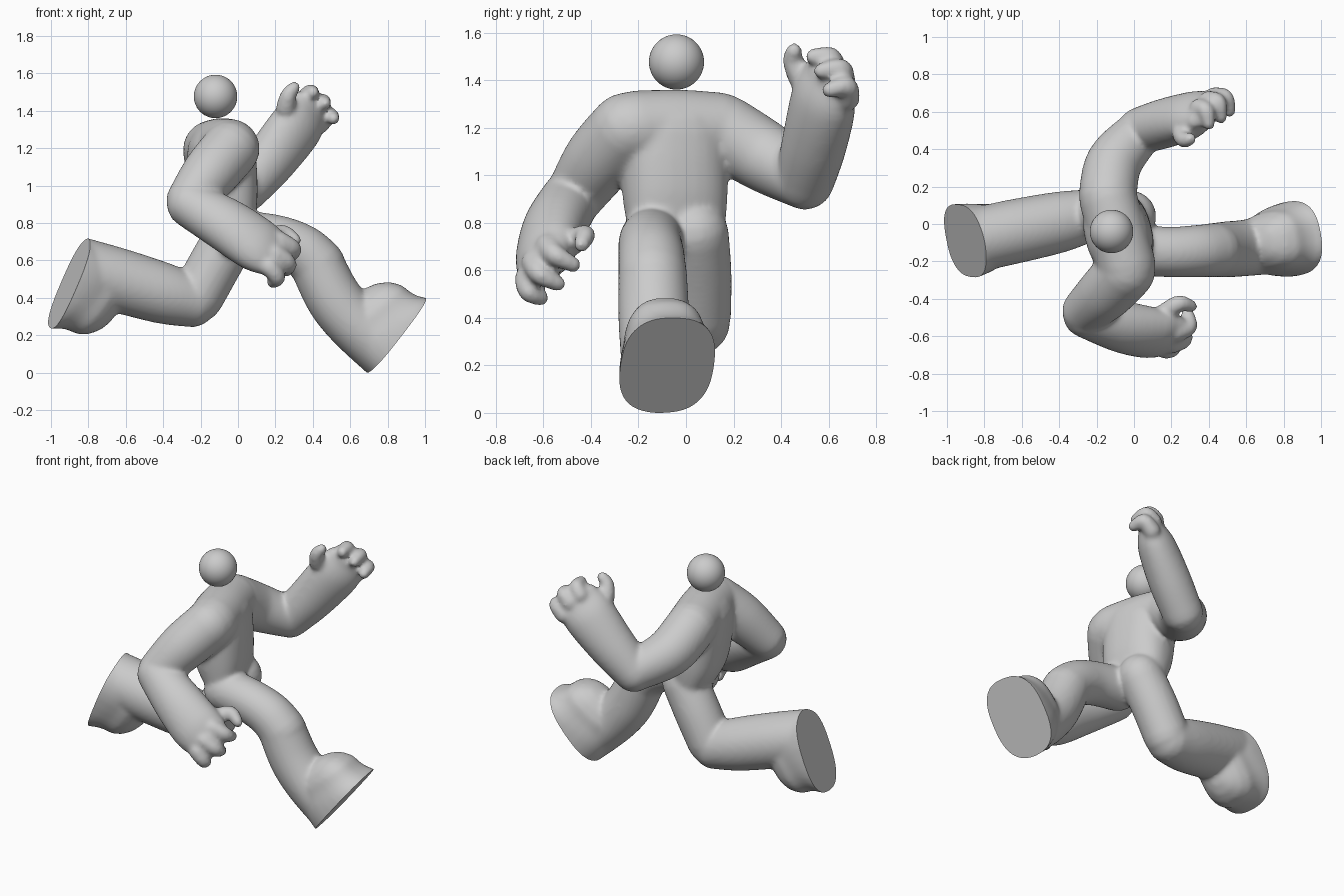
import bpy, bmesh, math
from mathutils import Vector as V

if "Cube" in bpy.data.objects:
    bpy.data.objects.remove(bpy.data.objects["Cube"])

grey = bpy.data.materials.new("plain grey")
grey.diffuse_color = (0.6, 0.6, 0.6, 1)
grey.use_nodes = True
grey.node_tree.nodes["Principled BSDF"].inputs["Base Color"].default_value = grey.diffuse_color


def spline(pts, steps=6):
    """Catmull-Rom through (x, y, z, radius_wide, radius_thin) points."""
    out = []
    for i in range(len(pts) - 1):
        p0, p1, p2, p3 = (pts[max(i - 1, 0)], pts[i], pts[i + 1], pts[min(i + 2, len(pts) - 1)])
        for s in range(steps):
            t = s / steps
            out.append([0.5 * (2 * b + (c - a) * t + (2 * a - 5 * b + 4 * c - d) * t * t
                               + (3 * b - a - 3 * c + d) * t ** 3)
                        for a, b, c, d in zip(p0, p1, p2, p3)])
    return out + [list(pts[-1])]


def tube(bm, pts, wide, power=2.0, n=32):
    """Round-ended tube with elliptical sections, wider along 'wide'."""
    path = spline(pts)
    pos = [V(p[:3]) for p in path]
    frames = []
    for i, p in enumerate(path):
        t = (pos[min(i + 1, len(pos) - 1)] - pos[max(i - 1, 0)]).normalized()
        frames.append((pos[i], t, p[3], p[4]))
    angles = [math.radians(a) for a in (20, 40, 60, 78)]

    def cap(f, sign):
        p, t, a, b = f
        r = min(a, b)
        return [(p + t * sign * r * math.sin(k), t, a * math.cos(k), b * math.cos(k)) for k in angles]
    frames = cap(frames[0], -1)[::-1] + frames + cap(frames[-1], 1)
    rings = []
    for p, t, a, b in frames:
        side = V(wide)
        side = (side - t * side.dot(t)).normalized()
        up = t.cross(side)
        ring = []
        for k in range(n):
            c, s = math.cos(2 * math.pi * k / n), math.sin(2 * math.pi * k / n)
            e = 2 / power
            ring.append(bm.verts.new(p + side * a * math.copysign(abs(c) ** e, c)
                                     + up * b * math.copysign(abs(s) ** e, s)))
        rings.append(ring)
    for r0, r1 in zip(rings, rings[1:]):
        for k in range(n):
            bm.faces.new((r0[k], r0[(k + 1) % n], r1[(k + 1) % n], r1[k]))
    bm.faces.new(rings[0][::-1])
    bm.faces.new(rings[-1])


def rnd(pts):
    return [(x, y, z, r, r) for x, y, z, r in pts]


bm = bmesh.new()
Y, Z = (0, 1, 0), (0, 0, 1)

# torso and shoulder bar
tube(bm, [(-.09, -.05, 1.18, .225, .175), (-.08, -.05, 1.05, .225, .175),
          (-.065, -.045, .9, .22, .16), (-.04, -.04, .77, .205, .12)], (-.25, .97, 0), 2.4)
tube(bm, rnd([(-.04, -.22, 1.205, .157), (-.09, -.04, 1.21, .157), (-.14, .14, 1.2, .155)]), Z)

# near arm, palm and digits
tube(bm, rnd([(-.04, -.25, 1.2, .155), (-.15, -.365, 1.07, .15), (-.26, -.465, .925, .125)]), Y)
tube(bm, [(-.255, -.485, .905, .125, .125), (-.06, -.55, .795, .15, .13), (.1, -.585, .69, .16, .115),
          (.19, -.595, .64, .145, .08)], (.1, .2, .24))
# far arm, palm and digits
tube(bm, rnd([(-.14, .16, 1.19, .155), (-.105, .33, 1.085, .15), (.03, .49, .99, .125)]), Z)
tube(bm, [(.035, .5, .985, .125, .125), (.17, .54, 1.14, .145, .13), (.31, .58, 1.32, .16, .115),
          (.375, .605, 1.41, .14, .075)], (.2, .2, -.17))
digits = [
    [(.16, -.48, .72), (.24, -.425, .755), (.305, -.44, .715)],
    [(.22, -.58, .71), (.295, -.55, .67), (.285, -.475, .63)],
    [(.2, -.64, .64), (.27, -.615, .59), (.255, -.54, .55)],
    [(.17, -.67, .57), (.21, -.66, .515), (.185, -.61, .49)],
    [(.255, .48, 1.42), (.27, .45, 1.49), (.3, .455, 1.53)],
    [(.35, .62, 1.46), (.385, .605, 1.505), (.4, .535, 1.505)],
    [(.4, .66, 1.41), (.45, .65, 1.455), (.465, .57, 1.445)],
    [(.43, .68, 1.33), (.49, .675, 1.38), (.51, .605, 1.365)],
]
for d in digits:
    tube(bm, [(*p, r, r) for p, r in zip(d, (.054, .045, .035))], (.3, .2, .9), n=16)

# leading leg
tube(bm, rnd([(.01, -.14, .74, .135), (.2, -.15, .715, .135), (.34, -.145, .66, .14), (.43, -.14, .58, .145)]), Y)
tube(bm, rnd([(.42, -.14, .59, .145), (.51, -.135, .41, .15), (.62, -.125, .275, .152), (.79, -.1, .135, .165)]), Y)
# trailing leg
tube(bm, rnd([(-.02, .04, .76, .14), (-.12, .05, .59, .142), (-.215, .05, .415, .14)]), Y)
tube(bm, rnd([(-.25, .045, .39, .142), (-.4, .01, .43, .163), (-.64, -.04, .5, .172), (-.87, -.09, .565, .172)]), Y)

# feet: rounded blocks that run past the sole plane and are cut flat later
soles = [(V((.84, -.08, .2)), V((.78, .13, -.62)).normalized(), (.62, .12, .8)),
         (V((-.9, -.09, .485)), V((-.9, -.22, .38)).normalized(), (-.38, .05, -.92))]
for c, nrm, toe in soles:
    tube(bm, [(*(c + nrm * d + V(toe) * s), a, b) for d, s, a, b in
              ((-.13, .03, .21, .17), (-.06, .015, .24, .19), (0, .01, .255, .2), (.06, .01, .26, .205))],
         toe, 2.6)

bmesh.ops.recalc_face_normals(bm, faces=bm.faces)
mesh = bpy.data.meshes.new("rough body")
bm.to_mesh(mesh)
bm.free()
rough = bpy.data.objects.new("rough_body", mesh)
bpy.context.collection.objects.link(rough)

# fuse the tubes into one soft skin
m = rough.modifiers.new("fuse", 'REMESH')
m.mode, m.voxel_size = 'VOXEL', .0125
m = rough.modifiers.new("soften", 'SMOOTH')
m.factor, m.iterations = .5, 12
dg = bpy.context.evaluated_depsgraph_get()
skin = bpy.data.meshes.new_from_object(rough.evaluated_get(dg))
bpy.data.objects.remove(rough)

# cut the flat soles
bm = bmesh.new()
bm.from_mesh(skin)
for c, nrm, toe in soles:
    r = bmesh.ops.bisect_plane(bm, geom=bm.verts[:] + bm.edges[:] + bm.faces[:], plane_co=c,
                               plane_no=nrm, clear_outer=True)
    bmesh.ops.holes_fill(bm, edges=[e for e in r['geom_cut'] if isinstance(e, bmesh.types.BMEdge)], sides=0)
bmesh.ops.recalc_face_normals(bm, faces=bm.faces)
low = min(v.co.z for v in bm.verts)
bmesh.ops.translate(bm, verts=bm.verts, vec=(0, 0, -low))
bm.to_mesh(skin)
bm.free()
body = bpy.data.objects.new("body", skin)
bpy.context.collection.objects.link(body)

# floating round head
bpy.ops.mesh.primitive_uv_sphere_add(segments=48, ring_count=24, radius=.116, location=(-.12, -.04, 1.477))
head = bpy.context.object
head.name = "head"

for ob in (body, head):
    ob.data.materials.clear()
    ob.data.materials.append(grey)
    bpy.ops.object.select_all(action='DESELECT')
    ob.select_set(True)
    bpy.context.view_layer.objects.active = ob
    bpy.ops.object.shade_smooth_by_angle(angle=math.radians(50))
